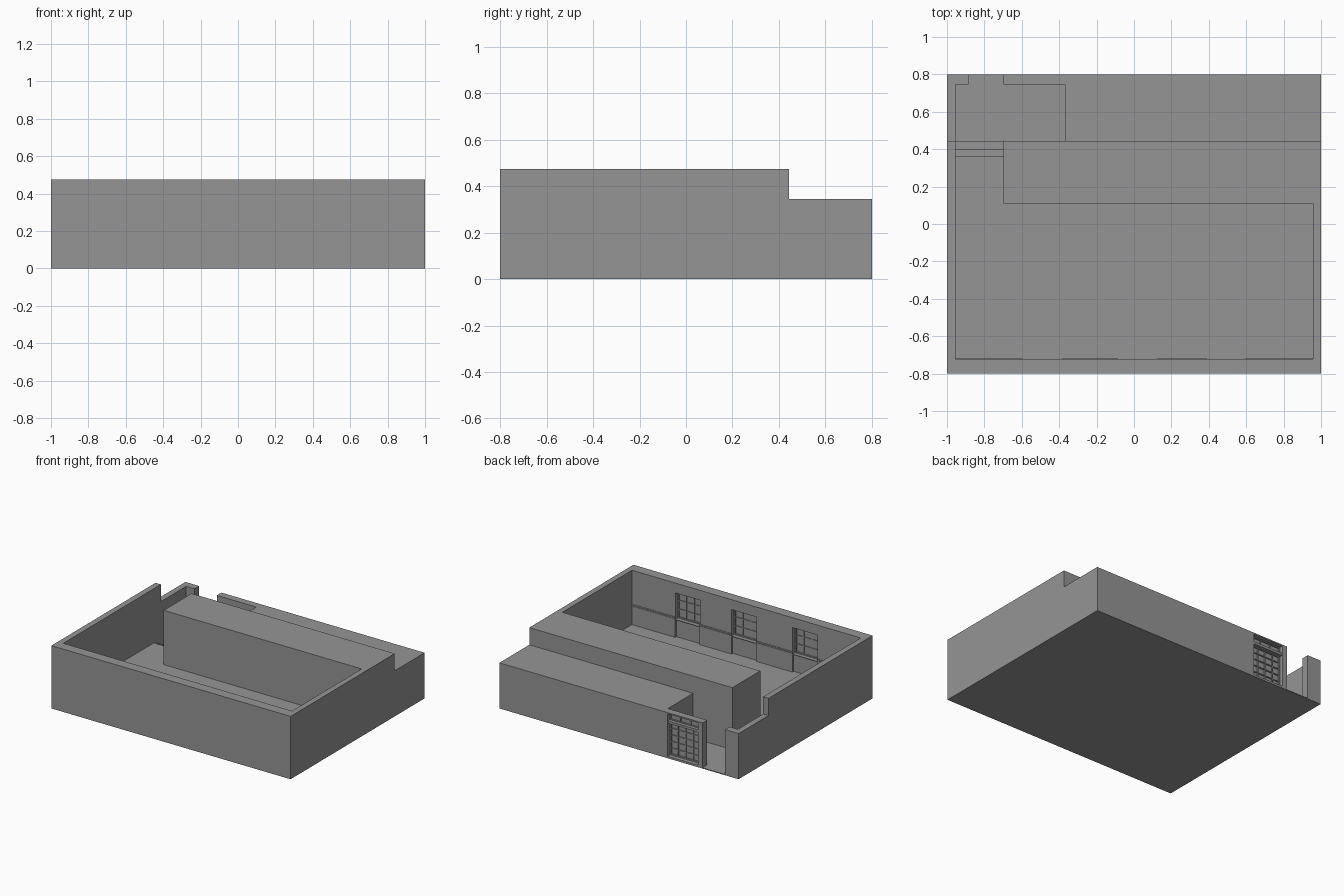
import bpy, bmesh

if "Cube" in bpy.data.objects:
    bpy.data.objects.remove(bpy.data.objects["Cube"])

FLOOR, TOP, LOW = 0.065, 0.475, 0.345
GREY = bpy.data.materials.new("dark_grey")
GREY.diffuse_color = (0.3, 0.3, 0.3, 1)
GREY.use_nodes = True
GREY.node_tree.nodes["Principled BSDF"].inputs["Base Color"].default_value = GREY.diffuse_color


def finish(name, bm):
    bmesh.ops.recalc_face_normals(bm, faces=bm.faces)
    me = bpy.data.meshes.new(name)
    bm.to_mesh(me)
    bm.free()
    me.materials.append(GREY)
    ob = bpy.data.objects.new(name, me)
    bpy.context.collection.objects.link(ob)
    return ob


def boxes(name, items):
    """One object made of boxes given as (x0, x1, y0, y1, z0, z1)."""
    bm = bmesh.new()
    for x0, x1, y0, y1, z0, z1 in items:
        vs = bmesh.ops.create_cube(bm, size=1)["verts"]
        for v in vs:
            v.co = ((x0 + x1) / 2 + v.co.x * (x1 - x0),
                    (y0 + y1) / 2 + v.co.y * (y1 - y0),
                    (z0 + z1) / 2 + v.co.z * (z1 - z0))
    return finish(name, bm)


def cut(target, box):
    cutter = boxes("cutter", [box])
    cutter.hide_render = True
    mod = target.modifiers.new("cut", 'BOOLEAN')
    mod.operation, mod.solver, mod.object = 'DIFFERENCE', 'EXACT', cutter
    bpy.context.view_layer.objects.active = target
    bpy.ops.object.modifier_apply(modifier=mod.name)
    bpy.data.objects.remove(cutter)


def lattice(name, x0, x1, z0, z1, y0, y1, cols, rows, border, bar):
    """Window frame with evenly spaced glazing bars."""
    items = [(x0, x0 + border, y0, y1, z0, z1), (x1 - border, x1, y0, y1, z0, z1),
             (x0, x1, y0, y1, z0, z0 + border), (x0, x1, y0, y1, z1 - border, z1)]
    inset = (y1 - y0) * 0.2
    for i in range(1, cols):
        x = x0 + (x1 - x0) * i / cols
        items.append((x - bar / 2, x + bar / 2, y0 + inset, y1 - inset, z0, z1))
    for i in range(1, rows):
        z = z0 + (z1 - z0) * i / rows
        items.append((x0, x1, y0 + inset, y1 - inset, z - bar / 2, z + bar / 2))
    return boxes(name, items)


# Solid building block with a lower rear section
bm = bmesh.new()
profile = [(-0.8, 0), (0.8, 0), (0.8, LOW), (0.443, LOW), (0.443, TOP), (-0.8, TOP)]
face = bm.faces.new([bm.verts.new((-1, y, z)) for y, z in profile])
ext = bmesh.ops.extrude_face_region(bm, geom=[face])
bmesh.ops.translate(bm, vec=(2, 0, 0),
                    verts=[g for g in ext["geom"] if isinstance(g, bmesh.types.BMVert)])
building = finish("building_shell", bm)

# Main room, hall, two steps down, rear room and doorway
cut(building, (-0.955, 0.957, -0.722, 0.11, FLOOR, 0.6))
cut(building, (-0.955, -0.698, 0.05, 0.365, FLOOR, 0.6))
cut(building, (-0.955, -0.698, 0.36, 0.405, 0.045, 0.6))
cut(building, (-0.955, -0.698, 0.40, 0.445, 0.025, 0.6))
cut(building, (-0.955, -0.37, 0.443, 0.745, 0.006, 0.6))
cut(building, (-0.885, -0.698, 0.70, 0.85, 0.006, 0.6))

# Window niches on the inner front wall, with glazing and apron
windows = [(-0.595, -0.385), (-0.085, 0.125), (0.39, 0.595)]
for n, (a, b) in enumerate(windows, 1):
    cut(building, (a, b, -0.760, -0.70, 0.20, 0.40))
    cut(building, (a, b, -0.735, -0.70, FLOOR, 0.195))
    lattice(f"front_window_{n}", a, b, 0.20, 0.40, -0.761, -0.752, 3, 3, 0.009, 0.006)

# Wainscot panels and chair rail between the windows
stops = [-0.955] + [x for w in windows for x in w] + [0.957]
spans = list(zip(stops[::2], stops[1::2]))
boxes("wainscot", [(a, b, -0.724, -0.720, FLOOR, 0.20) for a, b in spans])
boxes("chair_rail", [(a, b, -0.724, -0.718, z, z + 0.007)
                     for a, b in spans for z in (0.20, 0.212)])

# Rear shop window: deep recess, main grid, transom bar and top lights
cut(building, (-0.66, -0.405, 0.760, 0.85, 0.015, 0.335))
lattice("rear_window_grid", -0.66, -0.405, 0.015, 0.265, 0.758, 0.770, 4, 5, 0.009, 0.007)
lattice("rear_window_top_lights", -0.66, -0.405, 0.278, 0.335, 0.758, 0.770, 3, 1, 0.007, 0.007)
boxes("rear_window_transom", [(-0.66, -0.405, 0.758, 0.795, 0.262, 0.280)])
